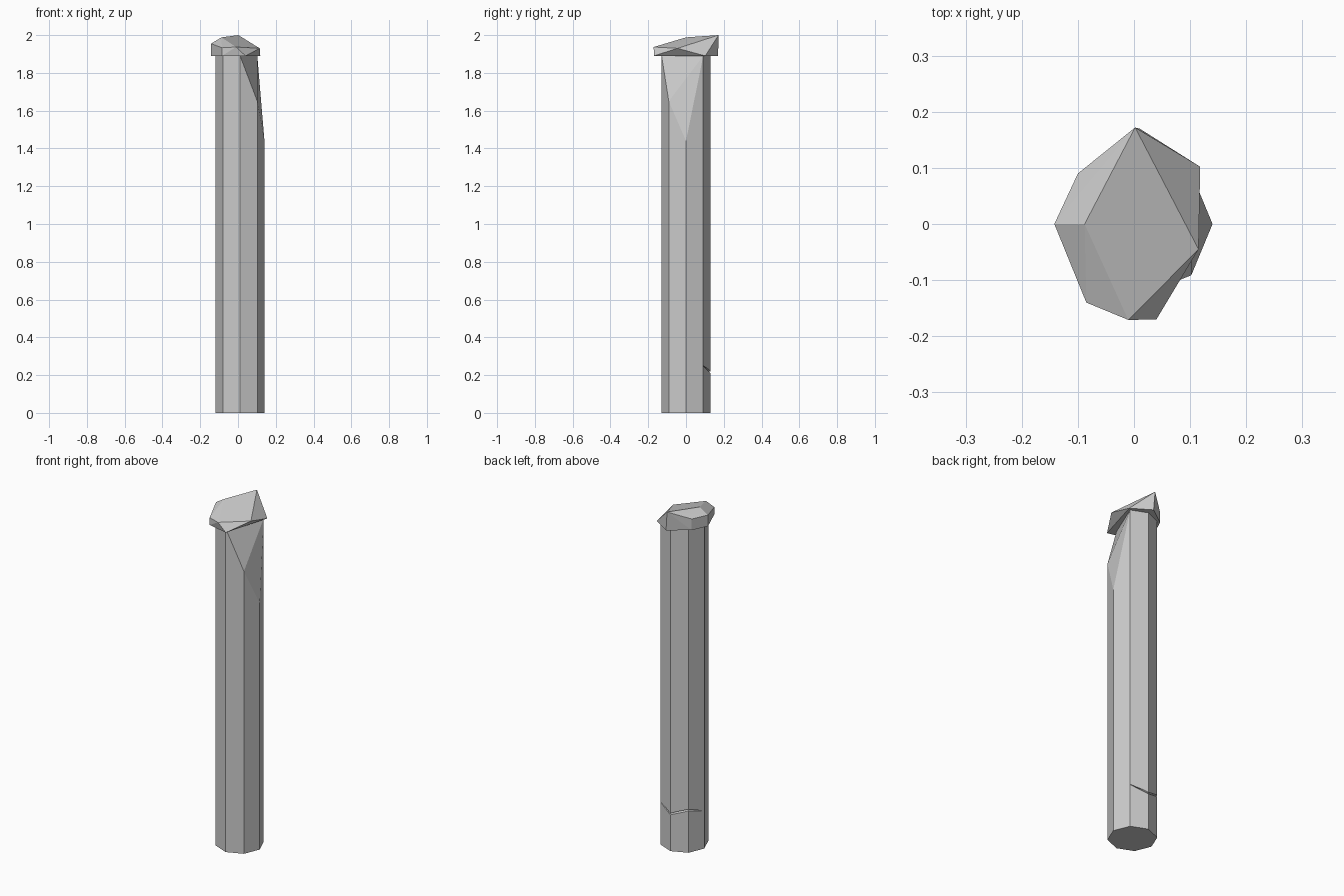
import bpy, bmesh
from math import cos, sin, pi

if "Cube" in bpy.data.objects:
    bpy.data.objects.remove(bpy.data.objects["Cube"])


def finish(name, bm):
    bmesh.ops.recalc_face_normals(bm, faces=bm.faces)
    me = bpy.data.meshes.new(name)
    bm.to_mesh(me)
    bm.free()
    ob = bpy.data.objects.new(name, me)
    bpy.context.collection.objects.link(ob)
    return ob


CX, R, TOP = 0.011, 0.129, 1.89


def rim(i, s=1.0):
    a = i * pi / 4
    return CX + R * s * cos(a), R * s * sin(a)


# Octagonal post, two corners broken away on the right front
bm = bmesh.new()
heights = {0: 1.44, 7: 1.65}
low = [bm.verts.new((*rim(i), 0)) for i in range(8)]
high = [bm.verts.new((*rim(i), heights.get(i, TOP))) for i in range(8)]
bm.faces.new(low)
for i in range(8):
    j = (i + 1) % 8
    bm.faces.new((low[i], low[j], high[j], high[i]))
bm.faces.new(high[1:7])
bm.faces.new((high[6], high[7], high[1]))
bm.faces.new((high[7], high[0], high[1]))
post = finish("post", bm)

# Thin wedge that cuts the crack around the back: corner, height, half width
bm = bmesh.new()
rows = []
for i, z, h in ((1, 0.25, 0.001), (2, 0.216, 0.006), (3, 0.25, 0.006), (3.85, 0.225, 0.001)):
    outer, inner = rim(i, 1.06), rim(i, 0.85)
    rows.append([bm.verts.new((*outer, z + h)), bm.verts.new((*outer, z - h)),
                 bm.verts.new((*inner, z))])
for a, b in zip(rows, rows[1:]):
    for k in range(3):
        n = (k + 1) % 3
        bm.faces.new((a[k], a[n], b[n], b[k]))
bm.faces.new(rows[0])
bm.faces.new(rows[-1])
bmesh.ops.triangulate(bm, faces=bm.faces[:])
cutter = finish("crack_cutter", bm)
cutter.hide_render = True

mod = post.modifiers.new("crack", "BOOLEAN")
mod.operation = "DIFFERENCE"
mod.solver = "EXACT"
mod.object = cutter
bpy.context.view_layer.objects.active = post
bpy.ops.object.modifier_apply(modifier=mod.name)
bpy.data.objects.remove(cutter)

# Rough faceted cap stone: underside corners, then upper corners
under = [(-0.142, 0), (-0.10, 0.09), (0.01, 0.17), (0.118, 0.102), (0.04, -0.17), (-0.085, -0.14)]
upper = [(-0.142, 0, 1.955), (-0.10, 0.09, 1.955), (0.002, 0.172, 2.0), (0.115, -0.045, 1.93),
         (-0.01, -0.171, 1.937), (-0.085, -0.14, 1.933), (-0.088, 0, 1.988)]
bm = bmesh.new()
for p in [(x, y, TOP) for x, y in under] + upper:
    bm.verts.new(p)
bmesh.ops.convex_hull(bm, input=bm.verts[:])
finish("cap_stone", bm)
